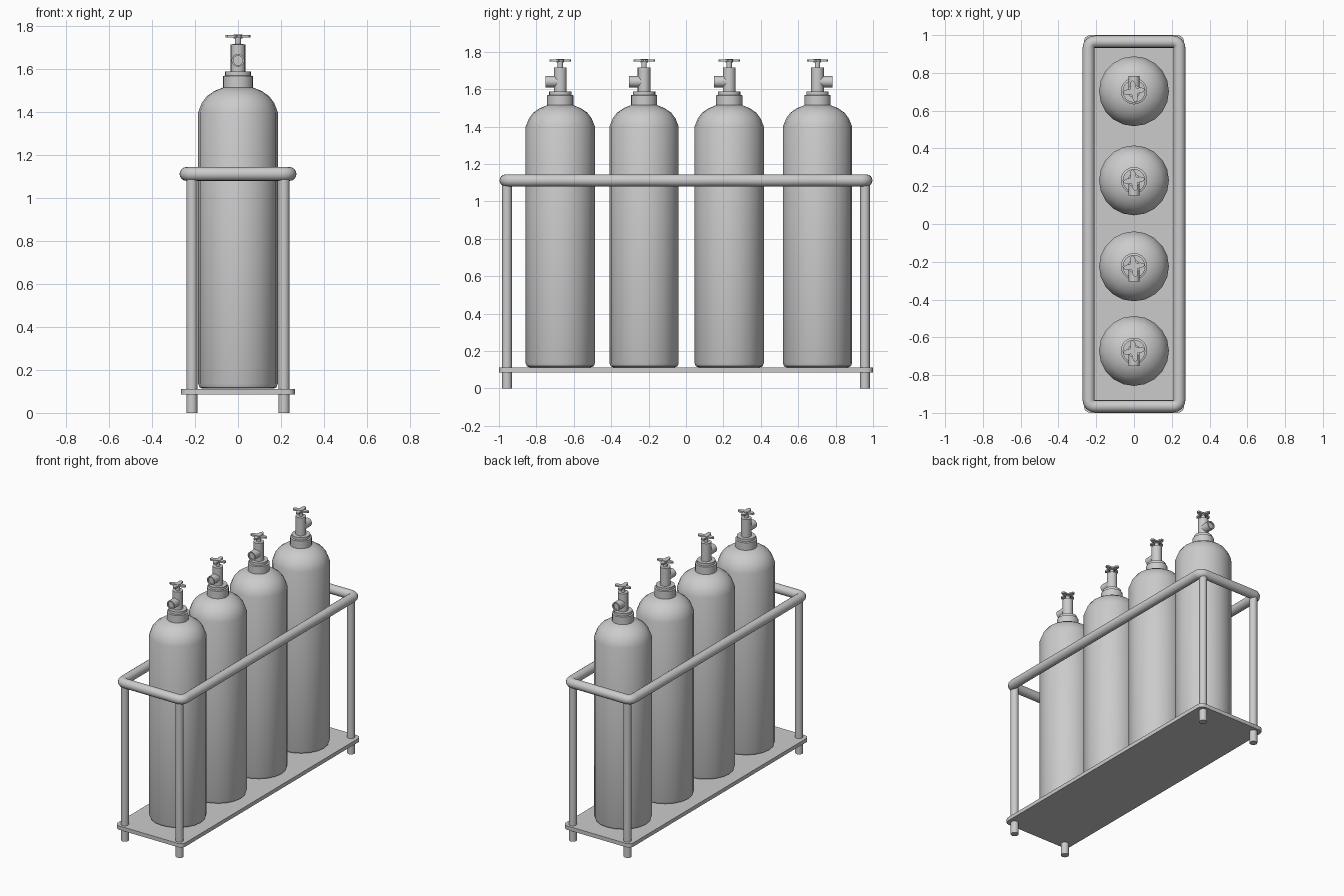
import bpy, bmesh, math
from mathutils import Matrix, Vector

if "Cube" in bpy.data.objects:
    bpy.data.objects.remove(bpy.data.objects["Cube"])


def finish(bm, name, smooth=True):
    bmesh.ops.recalc_face_normals(bm, faces=bm.faces[:])
    me = bpy.data.meshes.new(name)
    bm.to_mesh(me)
    bm.free()
    ob = bpy.data.objects.new(name, me)
    bpy.context.collection.objects.link(ob)
    if smooth:
        bpy.ops.object.select_all(action='DESELECT')
        bpy.context.view_layer.objects.active = ob
        ob.select_set(True)
        bpy.ops.object.shade_smooth_by_angle(angle=math.radians(35))
    return ob


def lathe(name, profile, loc, segs=20, rot=None):
    """Revolve (radius, height) points and cap both ends."""
    bm = bmesh.new()
    rings = [[bm.verts.new((r * math.cos(2 * math.pi * i / segs),
                            r * math.sin(2 * math.pi * i / segs), z))
              for i in range(segs)] for r, z in profile]
    for a, b in zip(rings, rings[1:]):
        for i in range(segs):
            j = (i + 1) % segs
            bm.faces.new((a[i], a[j], b[j], b[i]))
    bm.faces.new(rings[0][::-1])
    bm.faces.new(rings[-1])
    m = Matrix.Translation(loc) @ (rot or Matrix.Identity(4))
    bmesh.ops.transform(bm, matrix=m, verts=bm.verts[:])
    return finish(bm, name)


def rounded_rect(hx, hy, r, n):
    pts = []
    for k, (sx, sy) in enumerate([(1, 1), (-1, 1), (-1, -1), (1, -1)]):
        for i in range(n + 1):
            a = math.pi / 2 * (k + i / n)
            pts.append((sx * (hx - r) + r * math.cos(a),
                        sy * (hy - r) + r * math.sin(a)))
    return pts


def plate(name, outline, z0, z1, loc=(0, 0, 0)):
    """Extrude a flat outline."""
    bm = bmesh.new()
    f = bm.faces.new([bm.verts.new((x, y, z0)) for x, y in outline])
    ext = bmesh.ops.extrude_face_region(bm, geom=[f])
    top = [v for v in ext['geom'] if isinstance(v, bmesh.types.BMVert)]
    bmesh.ops.translate(bm, vec=(0, 0, z1 - z0), verts=top)
    bmesh.ops.translate(bm, vec=loc, verts=bm.verts[:])
    return finish(bm, name)


# base tray
plate("base_tray", rounded_rect(0.265, 1.0, 0.035, 4), 0.085, 0.112)

# corner posts
for sx in (-1, 1):
    for sy in (-1, 1):
        lathe("corner_post", [(0.026, 0), (0.026, 1.112)],
              (sx * 0.214, sy * 0.957, 0), 16)

# guard rail: round tube swept along a rounded rectangle
bm = bmesh.new()
path = [Vector((x, y, 1.112)) for x, y in rounded_rect(0.24, 0.965, 0.032, 4)]
n, sides, rr = len(path), 16, 0.032
rings = []
for i, p in enumerate(path):
    a = math.pi / 2 * (i // 5 + (i % 5) / 4)
    out = Vector((math.cos(a), math.sin(a), 0))
    rings.append([bm.verts.new(p + rr * (out * math.cos(t) + Vector((0, 0, math.sin(t)))))
                  for t in (2 * math.pi * k / sides for k in range(sides))])
for i in range(n):
    a, b = rings[i], rings[(i + 1) % n]
    for k in range(sides):
        j = (k + 1) % sides
        bm.faces.new((a[k], b[k], b[j], a[j]))
finish(bm, "guard_rail")

# profiles for the gas bottle and its valve
BODY = [(0.165, 0.113), (0.179, 0.119), (0.185, 0.135), (0.185, 1.40),
        (0.168, 1.443), (0.145, 1.474), (0.110, 1.498), (0.068, 1.515)]
COLLAR = [(0.070, 1.505), (0.070, 1.567), (0.060, 1.570), (0.060, 1.588)]
STEM = [(0.034, 1.585), (0.034, 1.715), (0.014, 1.716), (0.014, 1.750)]
OUTLET = [(0.030, 0.0), (0.030, 0.080), (0.022, 0.080), (0.022, 0.072)]

# handwheel outline with four lobes
WHEEL = []
for i in range(32):
    a = 2 * math.pi * i / 32
    r = 0.022 + 0.036 * (0.5 + 0.5 * math.cos(4 * a)) ** 1.2
    WHEEL.append((r * math.cos(a + 0.15), r * math.sin(a + 0.15)))

# four bottles; the rear one has its outlet turned backward
for y, d in ((-0.672, -1), (-0.224, -1), (0.231, -1), (0.703, 1)):
    loc = (0, y, 0)
    lathe("gas_bottle", BODY, loc, 20)
    lathe("neck_collar", COLLAR, loc, 20)
    lathe("valve_stem", STEM, loc, 16)
    lathe("valve_outlet", OUTLET, (0, y, 1.64), 16,
          Matrix.Rotation(-d * math.pi / 2, 4, 'X'))
    plate("valve_handwheel", WHEEL, 1.747, 1.758, loc)
    lathe("handwheel_hub", [(0.020, 1.742), (0.020, 1.761)], loc, 12)
